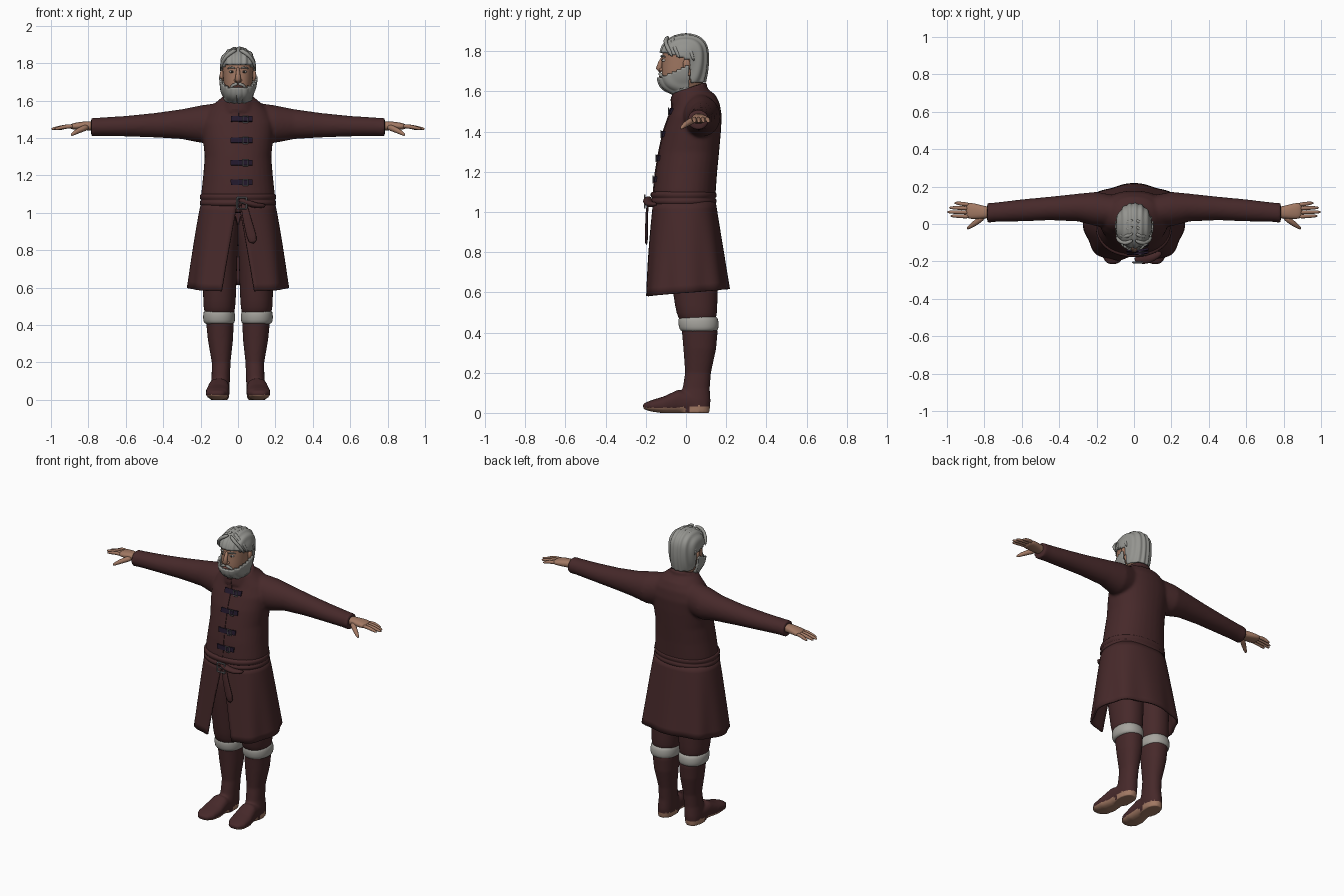
import bpy, bmesh, math
from mathutils import Vector

if "Cube" in bpy.data.objects:
    bpy.data.objects.remove(bpy.data.objects["Cube"])


def mat(name, r, g, b):
    m = bpy.data.materials.new(name)
    m.diffuse_color = (r, g, b, 1)
    m.use_nodes = True
    m.node_tree.nodes["Principled BSDF"].inputs["Base Color"].default_value = m.diffuse_color
    return m


COAT = mat("dark red cloth", 0.062, 0.022, 0.023)
SKIN = mat("skin", 0.36, 0.19, 0.125)
HAIR = mat("grey hair", 0.30, 0.30, 0.28)
FUR = mat("pale fur", 0.38, 0.37, 0.34)
STRAP = mat("dark purple leather", 0.016, 0.009, 0.024)
METAL = mat("grey metal", 0.17, 0.17, 0.18)
LIP = mat("lip", 0.25, 0.09, 0.07)
EYE = mat("eye white", 0.5, 0.48, 0.45)
IRIS = mat("iris", 0.03, 0.025, 0.02)


def spow(a, e):
    return math.copysign(abs(a) ** e, a)


def loft(bm, rings, n=24, p=2.0):
    """Skin closed superellipse rings given as (centre, u, v), capped at both ends."""
    rows = []
    for c, u, v in rings:
        c, u, v = Vector(c), Vector(u), Vector(v)
        angs = [2 * math.pi * i / n for i in range(n)]
        rows.append([bm.verts.new(c + u * spow(math.cos(a), 2 / p) + v * spow(math.sin(a), 2 / p)) for a in angs])
    for a, b in zip(rows, rows[1:]):
        for i in range(n):
            bm.faces.new((a[i], a[(i + 1) % n], b[(i + 1) % n], b[i]))
    bm.faces.new(rows[0][::-1])
    bm.faces.new(rows[-1])


def stack(bm, rows, n=32, p=2.2):
    """Horizontal rings: z, front y, back y, half width, centre x."""
    loft(bm, [((r[4] if len(r) > 4 else 0, (r[1] + r[2]) / 2, r[0]), (r[3], 0, 0), (0, (r[2] - r[1]) / 2, 0))
              for r in rows], n, p)


def tube(bm, pts, radii, flat=1.0, n=10):
    pts = [Vector(q) for q in pts]
    rings = []
    for i, q in enumerate(pts):
        t = (pts[min(i + 1, len(pts) - 1)] - pts[max(i - 1, 0)]).normalized()
        u = t.cross(Vector((0, 0, 1)) if abs(t.z) < 0.8 else Vector((0, 1, 0))).normalized()
        rings.append((q, u * radii[i], t.cross(u) * radii[i] * flat))
    loft(bm, rings, n)


def ball(bm, c, r, seg=16):
    verts = bmesh.ops.create_uvsphere(bm, u_segments=seg, v_segments=seg // 2 + 2, radius=1)["verts"]
    for v in verts:
        v.co = Vector([c[i] + v.co[i] * r[i] for i in range(3)])


def add(name, bm, mats, mods=(), rule=None, smooth=True):
    """Make an object, bake its modifiers, and colour faces by an optional rule."""
    bmesh.ops.recalc_face_normals(bm, faces=bm.faces)
    me = bpy.data.meshes.new(name)
    bm.to_mesh(me)
    bm.free()
    ob = bpy.data.objects.new(name, me)
    bpy.context.collection.objects.link(ob)
    for kind, opts in mods:
        m = ob.modifiers.new(kind, kind)
        for k, val in opts.items():
            setattr(m, k, val)
    if mods:
        dg = bpy.context.evaluated_depsgraph_get()
        me = bpy.data.meshes.new_from_object(ob.evaluated_get(dg))
        ob.modifiers.clear()
        ob.data = me
    me.materials.clear()
    for m in mats:
        me.materials.append(m)
    for f in me.polygons:
        f.use_smooth = smooth
        f.material_index = rule(f.center, f.normal) if rule else 0
    return ob


MIRROR = ("MIRROR", {"use_mirror_merge": False})


def sub(k):
    return ("SUBSURF", {"levels": k})


def fuse(size, its):
    return [("REMESH", {"mode": "VOXEL", "voxel_size": size}), ("SMOOTH", {"factor": 0.5, "iterations": its})]


# coat body with sleeves and collar, fused into one skin
bm = bmesh.new()
stack(bm, [(1.0, -.155, .14, .19), (1.1, -.162, .148, .197), (1.2, -.152, .155, .186), (1.3, -.135, .165, .178),
           (1.4, -.113, .174, .188), (1.48, -.085, .178, .195), (1.54, -.06, .168, .17),
           (1.585, -.05, .145, .125), (1.61, -.05, .11, .095)])
loft(bm, [((0, .015, 1.54), (.1, 0, 0), (0, .09, 0)), ((0, .018, 1.62), (.086, 0, 0), (0, .088, .028))])
loft(bm, [((x, y, z), (0, ry, 0), (0, 0, rz)) for x, y, z, ry, rz in
          [(.06, .065, 1.49, .08, .105), (.2, .08, 1.474, .092, .1), (.3, .088, 1.474, .074, .08),
           (.45, .083, 1.468, .063, .065), (.6, .073, 1.463, .059, .055), (.74, .063, 1.46, .052, .049),
           (.785, .06, 1.458, .053, .05)]])
coat = add("coat_body", bm, [COAT], [MIRROR] + fuse(0.009, 6))

# skirt of the coat, open at the front
bm = bmesh.new()
COLS, ROWS, grid = 72, 12, []
for j in range(ROWS + 1):
    t = j / ROWS
    rx, yf, yb = .192 + .068 * t ** .85, -.158 - .045 * t, .142 + .065 * t
    th0 = math.asin(((.004 + .085 * t) / rx) ** 1.2)
    row = []
    for i in range(COLS + 1):
        th = th0 + (2 * math.pi - 2 * th0) * i / COLS
        k = 1 + .03 * t * math.cos(8 * th)
        x, y = rx * k * spow(math.sin(th), 2 / 2.4), (yf + yb) / 2 - (yb - yf) / 2 * k * spow(math.cos(th), 2 / 2.4)
        row.append(bm.verts.new((x, y, 1.05 - t * (.452 + .018 * math.cos(th)))))
    grid.append(row)
for a, b in zip(grid, grid[1:]):
    for i in range(COLS):
        bm.faces.new((a[i], a[i + 1], b[i + 1], b[i]))
add("coat_skirt", bm, [COAT], [("SOLIDIFY", {"thickness": .012, "offset": 0})])

# belt of two rolls, knot and hanging end
bm = bmesh.new()
stack(bm, [(1.03, -.15, .13, .18), (1.036, -.172, .148, .2), (1.05, -.178, .153, .206), (1.062, -.176, .152, .204),
           (1.068, -.167, .145, .196), (1.074, -.176, .152, .204), (1.09, -.178, .153, .205),
           (1.1, -.172, .148, .2), (1.106, -.15, .13, .18)], 48)
tube(bm, [(.0, -.185, 1.07), (.05, -.195, 1.055), (.1, -.18, 1.035), (.15, -.15, 1.04)], [.02, .026, .024, .015], .7)
tube(bm, [(.03, -.185, 1.06), (.04, -.197, 1.0), (.06, -.195, .92), (.085, -.198, .83)], [.018, .022, .026, .03], .3)
add("belt", bm, [COAT], [sub(1)])


def frame(bm, c, w, h, r):
    q = [Vector(c) + Vector((sx * w, 0, sz * h)) for sx, sz in [(-1, -1), (1, -1), (1, 1), (-1, 1)]]
    for i in range(4):
        tube(bm, [q[i], q[(i + 1) % 4]], [r, r], 1, 6)


bm = bmesh.new()
frame(bm, (.02, -.205, 1.052), .026, .03, .005)
tube(bm, [(.0, -.207, 1.052), (.045, -.207, 1.052)], [.004, .004], 1, 6)
add("belt_buckle", bm, [METAL], smooth=False)


# chest clasps and front seam laid onto the coat surface
def front_y(x, z):
    hit, loc, _, _ = coat.ray_cast((x, -1, z), (0, 1, 0))
    return loc.y if hit else -.12


def drape(name, x0, x1, z0, z1, thick, m, nx=8, nz=3):
    bm = bmesh.new()
    pts = [[(x0 + (x1 - x0) * i / nx, z0 + (z1 - z0) * j / nz) for i in range(nx + 1)] for j in range(nz + 1)]
    vs = [[bm.verts.new((x, front_y(x, z), z)) for x, z in r] for r in pts]
    for a, b in zip(vs, vs[1:]):
        for i in range(nx):
            bm.faces.new((a[i], a[i + 1], b[i + 1], b[i]))
    add(name, bm, [m], [("SOLIDIFY", {"thickness": thick * 2, "offset": 0})], smooth=False)


bpy.context.view_layer.update()
drape("front_seam", -.03, .004, 1.1, 1.575, .004, COAT, 2, 24)
for k, z in enumerate((1.5, 1.387, 1.267, 1.162)):
    drape(f"clasp_strap_{k}", -.038, .075, z - .014, z + .014, .01, STRAP)
    bm = bmesh.new()
    frame(bm, (.04, front_y(.04, z) - .012, z), .013, .017, .003)
    add(f"clasp_buckle_{k}", bm, [METAL], smooth=False)

# hands
bm = bmesh.new()
loft(bm, [((x, y, z), (0, ry, 0), (0, 0, rz)) for x, y, z, ry, rz in
          [(.74, .06, 1.462, .03, .028), (.79, .062, 1.465, .031, .025), (.83, .066, 1.465, .04, .023),
           (.87, .07, 1.463, .044, .019), (.9, .072, 1.461, .042, .014)]], 16, 2.4)
for y0, y1, tip in [(.04, .043, .982), (.062, .064, 1.0), (.083, .087, .99), (.103, .112, .962)]:
    tube(bm, [(.875, y0, 1.463), (.92, (y0 + y1) / 2, 1.462), (tip - .02, y1, 1.451), (tip, y1, 1.447)],
         [.012, .0115, .0095, .005])
tube(bm, [(.8, .045, 1.46), (.835, .015, 1.448), (.87, -.01, 1.43), (.895, -.027, 1.413)], [.018, .017, .013, .007])
add("hands", bm, [SKIN], [MIRROR, sub(1)])

# trousers
bm = bmesh.new()
stack(bm, [(.42, -.02, .145, .075, .098), (.5, -.05, .155, .086, .1), (.57, -.06, .157, .088, .098),
           (.7, -.08, .16, .094, .1), (.85, -.1, .15, .1, .1), (1.02, -.11, .13, .1, .09)])
add("trousers", bm, [COAT], [MIRROR, sub(1)])

# boots with bare-coloured soles and heels
bm = bmesh.new()
stack(bm, [(.47, -.03, .15, .078, .1), (.4, -.02, .157, .073, .096), (.32, -.013, .15, .067, .094),
           (.2, -.004, .124, .05, .09), (.12, -.017, .118, .049, .092), (.06, -.04, .122, .052, .097),
           (.0, -.04, .117, .05, .1)])
loft(bm, [((x, y, (zt + zb) / 2), (w, 0, 0), (0, 0, (zt - zb) / 2)) for y, x, w, zt, zb in
          [(.1, .098, .04, .08, .0), (.04, .1, .05, .1, .0), (-.04, .103, .056, .115, -.002),
           (-.11, .108, .064, .082, -.002), (-.17, .112, .06, .064, .006), (-.205, .113, .038, .05, .016),
           (-.214, .113, .02, .042, .024)]], 24, 2.5)
add("boots", bm, [COAT, SKIN], [MIRROR] + fuse(0.007, 4),
    rule=lambda c, n: int((n.z < -.35 and c.z < .03) or (c.y > .02 and c.z < .035)))

# fur cuffs below the knees
bm = bmesh.new()
stack(bm, [(.404, -.01, .14, .065, .1), (.408, -.028, .156, .08, .1), (.425, -.036, .164, .086, .101),
           (.46, -.04, .162, .086, .101), (.478, -.034, .155, .08, .101), (.484, -.015, .135, .065, .1)])
add("fur_cuffs", bm, [FUR], [MIRROR, sub(1)])

# head and neck
bm = bmesh.new()
stack(bm, [(1.55, -.04, .08, .06), (1.605, -.045, .08, .06), (1.618, -.088, .08, .05), (1.635, -.113, .082, .061),
           (1.66, -.12, .088, .072), (1.7, -.122, .096, .078), (1.74, -.12, .1, .081), (1.78, -.12, .1, .084),
           (1.82, -.112, .096, .081), (1.85, -.085, .078, .064), (1.868, -.045, .045, .036), (1.874, -.01, .01, .01)])
head = add("head", bm, [SKIN], [sub(2)])


def shell(name, keep, push):
    """A layer of hair grown off the head surface."""
    bm = bmesh.new()
    bm.from_mesh(head.data)
    bm.normal_update()
    bmesh.ops.delete(bm, geom=[f for f in bm.faces if not keep(f.calc_center_median())], context="FACES")
    for v in bm.verts:
        v.co += v.normal * push(v.co)
    add(name, bm, [HAIR], [("SOLIDIFY", {"thickness": .014, "offset": -1})])


shell("hair", lambda c: (c.y > .02 and c.z > 1.648) or c.z > 1.79 - .28 * (c.y + .1),
      lambda c: .013 + .003 * math.sin(c.x * 230))
shell("beard", lambda c: 1.606 < c.z < 1.672 + .5 * max(0, c.y + .11) and c.y < .012,
      lambda c: .01 + .002 * math.sin(c.x * 260))

# swept hair locks from the centre parting
bm = bmesh.new()
for k in range(4):
    d = .036 * k
    tube(bm, [(.004, -.085 + d, 1.872 + .006 * min(k, 2)), (.045, -.108 + d, 1.856 + .004 * k),
              (.083, -.092 + d, 1.815), (.093, -.066 + d, 1.77 - .008 * k)], [.008, .015, .014, .005])
add("hair_locks", bm, [HAIR], [MIRROR, sub(1)])

# brows and moustache
bm = bmesh.new()
tube(bm, [(.013, -.124, 1.772), (.035, -.12, 1.779), (.058, -.1, 1.77)], [.005, .006, .003])
tube(bm, [(.0, -.131, 1.691), (.025, -.127, 1.685), (.045, -.112, 1.664)], [.009, .01, .006])
add("brows_and_moustache", bm, [HAIR], [MIRROR, sub(1)])

# nose and ears
bm = bmesh.new()
tube(bm, [(0, -.112, 1.775), (0, -.127, 1.745), (0, -.135, 1.715), (0, -.122, 1.698)], [.008, .011, .016, .011])
ball(bm, (.012, -.122, 1.708), (.01, .012, .008))
ball(bm, (.086, .003, 1.732), (.012, .019, .031))
add("nose_and_ears", bm, [SKIN], [MIRROR])

# eyes, irises and lips
for name, c, r, m in [("eyes", (.033, -.108, 1.754), (.014, .012, .007), EYE),
                      ("irises", (.033, -.117, 1.754), (.006, .005, .006), IRIS),
                      ("lips", (.008, -.122, 1.674), (.02, .014, .006), LIP)]:
    bm = bmesh.new()
    ball(bm, c, r, 12)
    add(name, bm, [m], [MIRROR])
